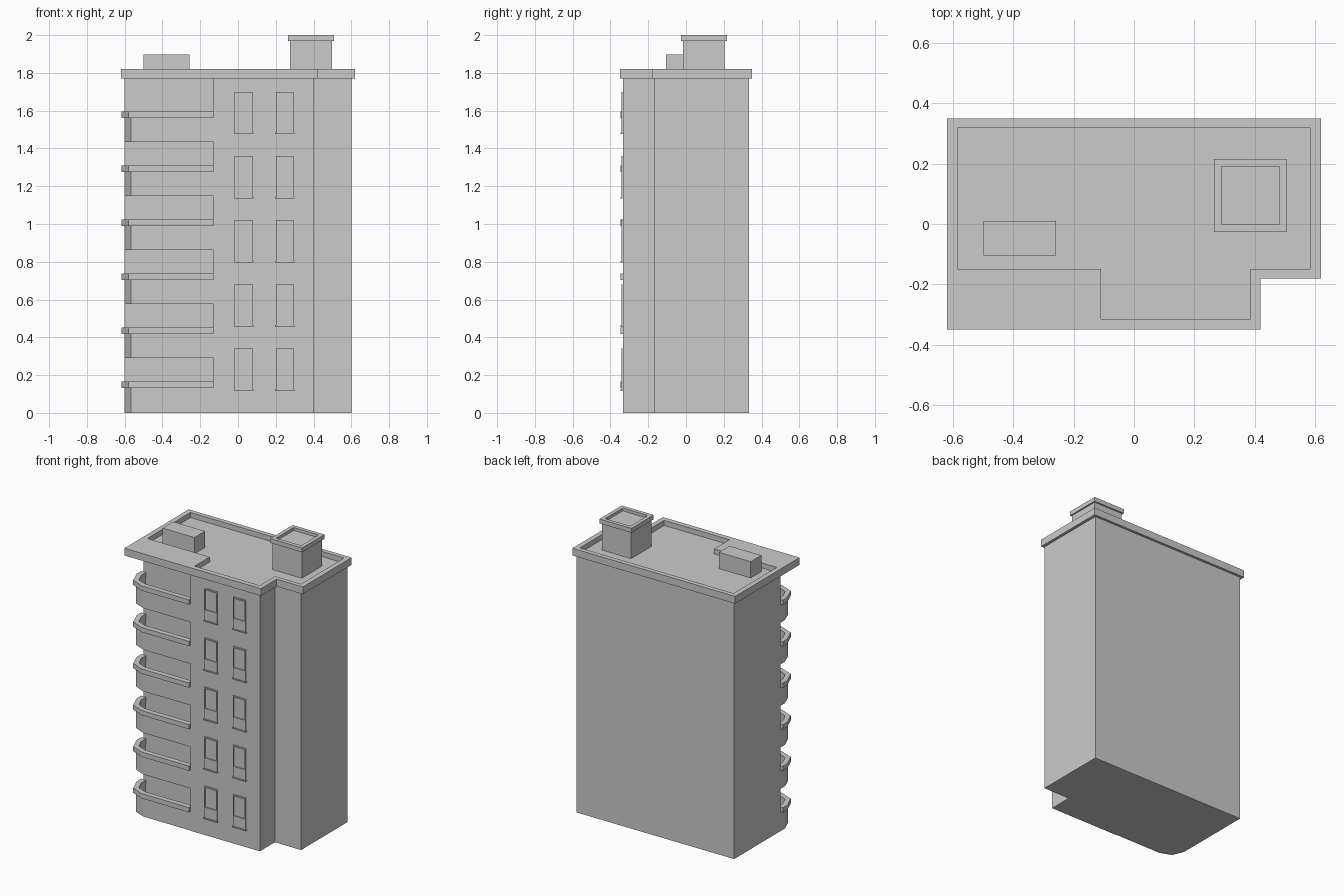
import bpy, bmesh, math

if "Cube" in bpy.data.objects:
    bpy.data.objects.remove(bpy.data.objects["Cube"])


def prism(name, pts, z0, z1):
    """Vertical prism from a plan outline."""
    bm = bmesh.new()
    face = bm.faces.new([bm.verts.new((x, y, z0)) for x, y in pts])
    top = bmesh.ops.extrude_face_region(bm, geom=[face])["geom"]
    verts = [v for v in top if isinstance(v, bmesh.types.BMVert)]
    bmesh.ops.translate(bm, verts=verts, vec=(0, 0, z1 - z0))
    bmesh.ops.recalc_face_normals(bm, faces=bm.faces)
    mesh = bpy.data.meshes.new(name)
    bm.to_mesh(mesh)
    bm.free()
    ob = bpy.data.objects.new(name, mesh)
    bpy.context.collection.objects.link(ob)
    return ob


def box(name, x0, x1, y0, y1, z0, z1):
    return prism(name, [(x0, y0), (x1, y0), (x1, y1), (x0, y1)], z0, z1)


def cut(ob, cutter):
    """Subtract the cutter, then remove it."""
    cutter.hide_render = True
    mod = ob.modifiers.new("recess", "BOOLEAN")
    mod.operation = "DIFFERENCE"
    mod.solver = "EXACT"
    mod.object = cutter
    bpy.context.view_layer.objects.active = ob
    bpy.ops.object.modifier_apply(modifier=mod.name)
    bpy.data.objects.remove(cutter)


def corner_path(offset):
    """Balcony edge in plan with a two-facet round corner."""
    r = 0.11 + offset
    arc = [(-0.49 + r * math.cos(a), -0.22 + r * math.sin(a))
           for a in (math.pi, 1.25 * math.pi, 1.5 * math.pi)]
    return [(-0.60 - offset, -0.17)] + arc + [(-0.13, -0.33 - offset)]


def band(name, outer, inner, z0, z1):
    return prism(name, corner_path(outer) + corner_path(inner)[::-1], z0, z1)


# Main building mass
prism("building_body", [(-0.6, 0.333), (-0.6, -0.17), (-0.13, -0.17), (-0.13, -0.333),
                        (0.4, -0.333), (0.4, -0.17), (0.6, -0.17), (0.6, 0.333)], 0, 1.775)

# Corner balconies: floor, parapet and projecting rim
for i in range(6):
    z = i * 0.286
    base = 0 if i == 0 else z + 0.004
    top = z + 0.132
    prism("balcony_floor", corner_path(-0.005) + [(-0.13, -0.17)], base, base + 0.02)
    band("balcony_parapet", 0, -0.015, base, top)
    band("balcony_rim", 0.018, -0.018, top, top + 0.033)

# Windows: raised frame with an open upper pane and a lower panel
for x in (-0.018, 0.2):
    for i in range(5):
        z = 0.12 + i * 0.34
        frame = box("window_frame", x, x + 0.096, -0.342, -0.33, z, z + 0.22)
        cut(frame, box("pane_cutter", x + 0.006, x + 0.09, -0.36, -0.335, z + 0.076, z + 0.211))
        box("window_sill", x - 0.004, x + 0.1, -0.347, -0.33, z - 0.004, z + 0.004)

# Roof slab with sunken deck
roof = prism("roof_slab", [(-0.62, 0.35), (-0.62, -0.35), (0.42, -0.35),
                           (0.42, -0.18), (0.62, -0.18), (0.62, 0.35)], 1.77, 1.82)
cut(roof, prism("deck_cutter", [(-0.585, 0.318), (-0.585, -0.15), (-0.11, -0.15),
                                (-0.11, -0.315), (0.387, -0.315), (0.387, -0.15),
                                (0.585, -0.15), (0.585, 0.318)], 1.785, 1.9))

# Rooftop equipment box and lift tower with rimmed cap
box("equipment_box", -0.5, -0.258, -0.105, 0.01, 1.78, 1.897)
box("lift_tower", 0.275, 0.498, -0.017, 0.205, 1.78, 1.975)
cap = box("tower_cap", 0.265, 0.508, -0.027, 0.216, 1.97, 2.0)
cut(cap, box("cap_cutter", 0.291, 0.482, 0.0, 0.19, 1.98, 2.1))
